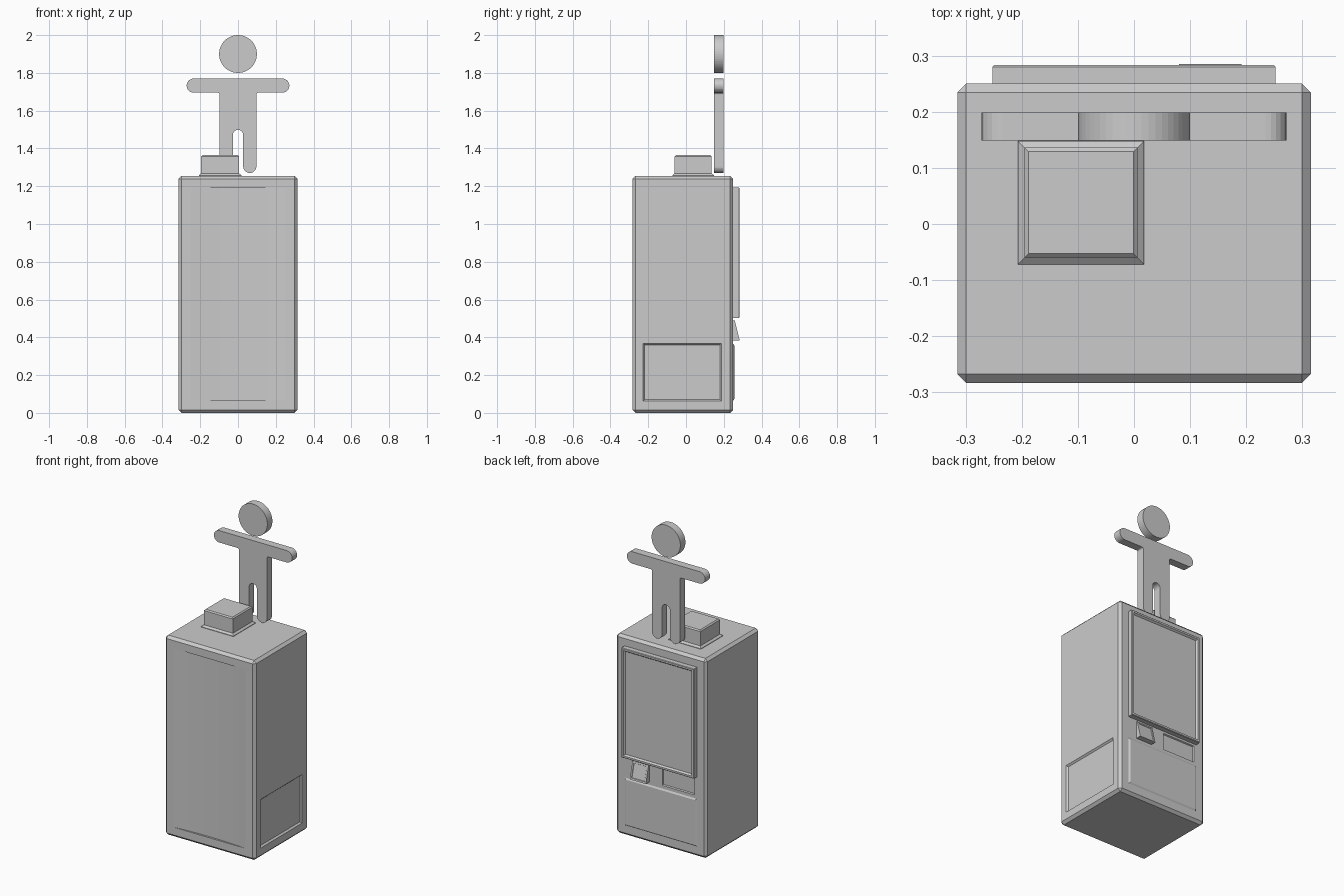
import bpy, bmesh, math
from mathutils import Vector

if "Cube" in bpy.data.objects:
    bpy.data.objects.remove(bpy.data.objects["Cube"])


def make(name, bm):
    bmesh.ops.recalc_face_normals(bm, faces=bm.faces[:])
    me = bpy.data.meshes.new(name)
    bm.to_mesh(me)
    bm.free()
    ob = bpy.data.objects.new(name, me)
    bpy.context.collection.objects.link(ob)
    return ob


def loft(name, rings):
    """Closed solid through matching rings of points."""
    bm = bmesh.new()
    loops = [[bm.verts.new(p) for p in r] for r in rings]
    n = len(loops[0])
    for a, b in zip(loops, loops[1:]):
        for i in range(n):
            bm.faces.new((a[i], a[(i + 1) % n], b[(i + 1) % n], b[i]))
    bm.faces.new(loops[0])
    bm.faces.new(loops[-1])
    return make(name, bm)


def rect(axis, level, u0, u1, v0, v1):
    """Rectangle square to an axis; u and v are the remaining axes in order."""
    out = []
    for u, v in ((u0, v0), (u1, v0), (u1, v1), (u0, v1)):
        p = [u, v]
        p.insert("xyz".index(axis), level)
        out.append(Vector(p))
    return out


def stack(name, axis, bounds, steps):
    """Rectangular solid; steps are (level, inset) pairs."""
    u0, u1, v0, v1 = bounds
    return loft(name, [rect(axis, l, u0 + i, u1 - i, v0 + i, v1 - i) for l, i in steps])


def extrude_y(name, pts, y0, y1):
    return loft(name, [[(x, y, z) for x, z in pts] for y in (y0, y1)])


def cut(target, cutter):
    cutter.hide_render = True
    cutter.display_type = 'WIRE'
    m = target.modifiers.new("cut", 'BOOLEAN')
    m.operation = 'DIFFERENCE'
    m.solver = 'EXACT'
    m.object = cutter


def arc(cx, cz, r, a0, a1, n=12):
    return [(cx + r * math.cos(math.radians(a0 + (a1 - a0) * i / n)),
             cz + r * math.sin(math.radians(a0 + (a1 - a0) * i / n))) for i in range(n + 1)]


# Chamfered cabinet
bm = bmesh.new()
bmesh.ops.create_cube(bm, size=1)
for v in bm.verts:
    v.co = Vector((v.co.x * 0.63, v.co.y * 0.533 - 0.0165, (v.co.z + 0.5) * 1.255))
bmesh.ops.bevel(bm, geom=bm.edges[:], offset=0.016, segments=1, affect='EDGES')
cabinet = make("cabinet", bm)

# Gently concave recess across the front
def bow(z0, z1, depth):
    n = 10
    xs = [-0.25 + 0.5 * i / n for i in range(n + 1)]
    return [(x, -0.283 + depth * (1 - (x / 0.25) ** 2), z0 + (z1 - z0) * t)
            for x in xs for t in (0,)]

def bow_ring(z, shrink):
    pts = bow(z, z, 0.012 if shrink else 0.0121)
    return pts + [(0.25, -0.31, z), (-0.25, -0.31, z)]

cut(cabinet, loft("front_recess_cutter", [bow_ring(0.065, 0), bow_ring(1.19, 0)]))

# Side access panel and rear delivery slot recesses
cut(cabinet, stack("side_panel_cutter", 'x', (-0.228, 0.188, 0.062, 0.368),
                   [(0.33, 0), (0.315, 0), (0.305, 0.009)]))
cut(cabinet, stack("slot_cutter", 'y', (-0.235, -0.01, 0.385, 0.49),
                   [(0.27, 0), (0.25, 0), (0.242, 0.004)]))

# Rear display with inset screen
stack("rear_display", 'y', (-0.252, 0.252, 0.503, 1.193),
      [(0.24, 0), (0.28, 0), (0.283, 0.003), (0.283, 0.014), (0.272, 0.022)])

# Lower rear panel
stack("lower_rear_panel", 'y', (-0.25, 0.25, 0.065, 0.365),
      [(0.24, 0), (0.25, 0), (0.256, 0.009)])

# Sloping keypad with an inset face
def tilt(x0, x1, z0, z1, drop):
    y = lambda z: 0.285 - (z - 0.382) * 0.25 - drop
    return [(x0, y(z0), z0), (x1, y(z0), z0), (x1, y(z1), z1), (x0, y(z1), z1)]

loft("keypad", [rect('y', 0.24, 0.08, 0.192, 0.382, 0.49),
                tilt(0.08, 0.192, 0.382, 0.49, 0),
                tilt(0.09, 0.182, 0.392, 0.48, 0),
                tilt(0.092, 0.18, 0.394, 0.478, 0.003)])

# Top box with flared foot
stack("top_box", 'z', (-0.207, 0.018, -0.072, 0.148),
      [(1.25, 0), (1.258, 0), (1.268, 0.012), (1.358, 0.012), (1.365, 0.019)])

# Flat standing figure
half = (arc(0.0, 1.472, 0.027, 90, 0, 8)
        + arc(0.0625, 1.305, 0.035, 180, 360)
        + arc(0.1075, 1.685, 0.01, 180, 90, 4)
        + arc(0.2345, 1.7325, 0.0375, -90, 90))
mirrored = [(-x, z) for x, z in reversed(half[1:])]
objs = [extrude_y("figure_body", half + mirrored, 0.149, 0.199),
        extrude_y("figure_head", arc(0, 1.9, 0.1, 0, 360, 48)[:-1], 0.149, 0.199)]

# Smooth the rounded parts, keeping hard edges
for ob in bpy.context.view_layer.objects:
    ob.select_set(ob in objs)
bpy.context.view_layer.objects.active = objs[0]
bpy.ops.object.shade_smooth_by_angle(angle=math.radians(30))
